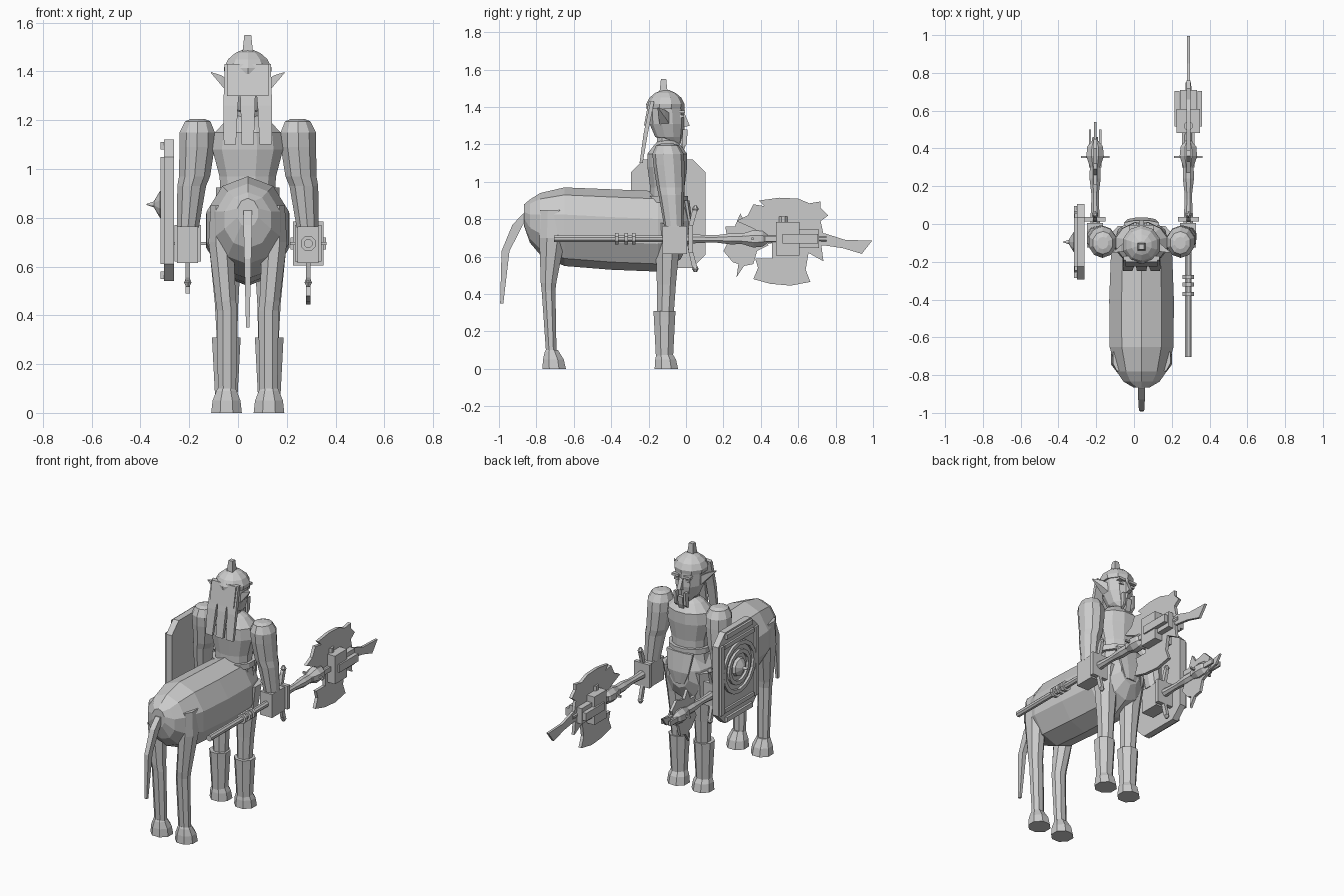
import bpy, bmesh, math
from mathutils import Vector

cube = bpy.data.objects.get("Cube")
if cube:
    bpy.data.objects.remove(cube, do_unlink=True)

CX = 0.04  # body centre line
mat = bpy.data.materials.new("plain grey")
mat.use_nodes = True
COLOUR = (0.6, 0.6, 0.6, 1)
mat.diffuse_color = COLOUR
mat.node_tree.nodes["Principled BSDF"].inputs["Base Color"].default_value = COLOUR


def finish(name, bm):
    bmesh.ops.recalc_face_normals(bm, faces=bm.faces[:])
    me = bpy.data.meshes.new(name)
    bm.to_mesh(me)
    bm.free()
    me.materials.append(mat)
    ob = bpy.data.objects.new(name, me)
    bpy.context.collection.objects.link(ob)
    return ob


def loft(name, rings, n=8, axis="Z"):
    """Skin elliptical rings (centre, radius a, radius b) across the given axis."""
    u, v = {"Z": ((1, 0, 0), (0, 1, 0)), "Y": ((1, 0, 0), (0, 0, 1)),
            "X": ((0, 1, 0), (0, 0, 1))}[axis]
    u, v = Vector(u), Vector(v)
    bm = bmesh.new()
    loops = []
    for c, a, b in rings:
        angles = [2 * math.pi * (i + 0.5) / n for i in range(n)]
        loops.append([bm.verts.new(Vector(c) + u * a * math.cos(t) + v * b * math.sin(t))
                      for t in angles])
    for p, q in zip(loops, loops[1:]):
        for i in range(n):
            j = (i + 1) % n
            bm.faces.new((p[i], p[j], q[j], q[i]))
    bm.faces.new(loops[0])
    bm.faces.new(loops[-1])
    return finish(name, bm)


def plate(name, pts, x, t):
    """Flat outline in (y, z), thickened along x."""
    bm = bmesh.new()
    a = [bm.verts.new((x - t / 2, y, z)) for y, z in pts]
    b = [bm.verts.new((x + t / 2, y, z)) for y, z in pts]
    bm.faces.new(a)
    bm.faces.new(b)
    for i in range(len(a)):
        j = (i + 1) % len(a)
        bm.faces.new((a[i], a[j], b[j], b[i]))
    return finish(name, bm)


def box(name, c, size):
    x, y, z = c
    h, d = size[1] / 2, size[2] / 2
    return plate(name, [(y - h, z - d), (y + h, z - d), (y + h, z + d), (y - h, z + d)], x, size[0])


def ring(name, x, y, z, r, width, t, n=16):
    """Raised band on the shield face."""
    bm = bmesh.new()
    loops = []
    for rad, dx in ((r, 0), (r, -t), (r - width, -t), (r - width, 0)):
        loops.append([bm.verts.new((x + dx, y + rad * math.cos(2 * math.pi * i / n),
                                    z + rad * math.sin(2 * math.pi * i / n))) for i in range(n)])
    for k in range(4):
        p, q = loops[k], loops[(k + 1) % 4]
        for i in range(n):
            j = (i + 1) % n
            bm.faces.new((p[i], p[j], q[j], q[i]))
    return finish(name, bm)


# Horse barrel, seen tapering at rump and chest
barrel = [(-.865, .82, .045, .06), (-.835, .79, .10, .115), (-.78, .775, .14, .165), (-.65, .76, .178, .21),
          (-.4, .745, .18, .215), (-.15, .735, .17, .215), (-.03, .745, .13, .16), (.015, .76, .07, .09)]
loft("horse_body", [((CX, y, z), a, b) for y, z, a, b in barrel], 10, "Y")

# Tail
loft("tail", [((CX, -.85, .83), .025, .03), ((CX, -.90, .77), .025, .04),
              ((CX, -.965, .63), .02, .03), ((CX, -.985, .35), .01, .012)], 4)

# Torso, neck and head
torso = [(.82, .13, .10), (.9, .115, .095), (.97, .12, .095), (1.08, .15, .11),
         (1.15, .14, .11), (1.2, .09, .07), (1.22, .05, .05)]
loft("torso", [((CX, -.1, z), a, b) for z, a, b in torso], 12)
loft("neck", [((CX, -.11, z), .05, .05) for z in (1.18, 1.26)])
loft("belt", [((CX, -.1, z), .135, .115) for z in (.89, .925)], 12)
loft("head", [((CX, -.06, 1.205), .03, .035), ((CX, -.09, 1.24), .06, .075), ((CX, -.1, 1.31), .085, .095),
              ((CX, -.105, 1.41), .09, .095)], 10)
loft("helmet", [((CX, -.11, z), a, a) for z, a in
                ((1.39, .1), (1.415, .103), (1.45, .085), (1.475, .055), (1.49, .02))], 10)
loft("helmet_spike", [((CX, -.12, z), a, a) for z, a in ((1.47, .032), (1.495, .028), (1.55, .02))], 4)

# Face details
plate("nose", [(-.02, 1.37), (-.005, 1.36), (.02, 1.3), (-.02, 1.29)], CX, .025)
plate("beard", [(-.03, 1.25), (.005, 1.25), (.0, 1.2), (-.025, 1.13)], CX, .035)
for s in (-1, 1):
    side = "left" if s > 0 else "right"
    box(side + "_brow", (CX + s * .04, -.02, 1.375), (.05, .03, .015))
    box(side + "_eye", (CX + s * .04, -.022, 1.35), (.03, .02, .014))
    plate(side + "_moustache", [(-.02, 1.28), (.008, 1.28), (.005, 1.2), (-.02, 1.18)], CX + s * .035, .015)
    loft(side + "_ear", [((CX + s * .07, -.11, 1.33), .04, .045), ((CX + s * .11, -.13, 1.365), .025, .028),
                         ((CX + s * .15, -.15, 1.395), .003, .003)], 4, "X")

# Hair locks fanning from the back of the helmet
plate("hair_cap", [(-.17, 1.43), (-.2, 1.43), (-.225, 1.3), (-.2, 1.3)], CX, .17)
for i, x in enumerate((-.07, 0, .07)):
    loft(f"hair_lock_{i + 1}", [((CX + x * 1.05, -.24, 1.1), .035, .012), ((CX + x, -.215, 1.26), .042, .016),
                                ((CX + x * .85, -.18, 1.43), .05, .015)], 4)

# Arms, legs and hooves, one set per side
for s in (-1, 1):
    side = "left" if s > 0 else "right"
    arm = [(.205, 1.205, .03), (.205, 1.195, .055), (.207, 1.15, .076), (.208, 1.09, .076),
           (.218, .97, .067), (.23, .93, .062), (.245, .76, .047)]
    loft(side + "_arm", [((CX + s * x, -.1 + (1.2 - z) * .08, z), r, r * 1.1) for x, z, r in arm], 10)
    hx = CX + s * .247
    box(side + "_hand", (hx, -.06, .69), (.085, .13, .15))

    hind = [(-.71, .85, .115, .04, .075), (-.715, .7, .11, .055, .075), (-.735, .46, .09, .045, .045),
            (-.735, .42, .085, .045, .04), (-.72, .08, .085, .04, .03)]
    loft(side + "_hind_leg", [((CX + s * x, y, z), a, b) for y, z, x, a, b in hind])
    fore = [(-.09, .78, .095, .08, .085), (-.1, .6, .09, .065, .065), (-.105, .45, .087, .052, .055),
            (-.11, .29, .085, .045, .048)]
    loft(side + "_front_leg", [((CX + s * x, y, z), a, b) for y, z, x, a, b in fore])
    loft(side + "_boot", [((CX + s * .088, -.115, z), a, a) for z, a in ((.07, .05), (.28, .062), (.31, .064))])
    for label, y in (("hind", -.705), ("front", -.105)):
        hoof = [(0, 0, .068, .068), (.05, -.004, .062, .06), (.09, -.012, .045, .042), (.1, -.012, .04, .036)]
        loft(f"{side}_{label}_hoof", [((CX + s * .087, y + d, z), a, b) for z, d, a, b in hoof])

# Loincloth hanging over the chest of the horse
loft("loincloth", [((CX, .012, .7), .04, .012), ((CX, .02, .78), .08, .015), ((CX, .0, .9), .1, .02)], 8)

# Shafts, hand guards and collars shared by both weapons
ZW = .695
for label, x, y0, y1 in (("long", .288, -.705, .75), ("short", -.206, -.13, .46)):
    loft(label + "_shaft", [((x, y, ZW), r, r) for y, r in ((y0, .019), (0, .019), (.3, .024), (y1, .016))], 8, "Y")
    loft(label + "_socket", [((x, y, ZW), r, r) for y, r in
                             ((.0, .028), (.15, .02), (.24, .032), (.3, .03), (.36, .05), (.41, .045), (.44, .02))],
         8, "Y")
    box(label + "_cross_pin", (x, .355, ZW), (.15, .012, .012))
    box(label + "_guard_plate", (x, .025, ZW), (.11, .025, .15))
    for k in (-1, 1):
        plate(f"{label}_guard_arm_{k}", [(.01, ZW + k * .05), (.035, ZW + k * .06), (.06, ZW + k * .15),
                                         (.045, ZW + k * .17), (.03, ZW + k * .14)], x, .02)
        loft(f"{label}_guard_ball_{k}", [((x, .05, ZW + k * .16 + d), r, r) for d, r in
                                         ((-.018, .008), (0, .018), (.018, .008))], 6)
        box(f"{label}_side_rib_{k}", (x + k * .027, .4, ZW), (.012, .2, .03))
for i, y in enumerate((-.37, -.32, -.28)):
    loft(f"shaft_collar_{i + 1}", [((.288, y + d, ZW), .033, .033) for d in (-.01, .01)], 8, "Y")

# Large axe head
plate("axe_upper_blade", [(.42, .71), (.36, .75), (.27, .79), (.33, .82), (.36, .88), (.42, .87), (.39, .9),
                          (.5, .915), (.6, .91), (.66, .885), (.72, .895), (.72, .86), (.76, .82), (.72, .79),
                          (.735, .72)], .288, .02)
plate("axe_lower_blade", [(.46, .69), (.46, .59), (.37, .59), (.385, .54), (.36, .48), (.45, .455), (.56, .445),
                          (.665, .465), (.64, .53), (.655, .62), (.735, .575), (.72, .69)], .288, .02)
plate("axe_tip", [(.65, .725), (.74, .725), (.85, .69), (.995, .685), (.94, .615), (.84, .645), (.74, .66),
                  (.65, .665)], .288, .016)
box("axe_head_block", (.288, .545, .695), (.125, .125, .18))
box("axe_head_core", (.288, .6, .695), (.09, .22, .1))
for k in (-1, 1):
    box(f"axe_head_rail_{k}", (.288 + k * .06, .61, .695), (.025, .19, .05))
loft("axe_head_ring", [((.288, .52, z), .025, .025) for z in (.78, .815)], 8)

# Small axe head
plate("small_upper_blade", [(.22, .7), (.21, .76), (.26, .76), (.29, .83), (.32, .78), (.4, .8), (.45, .75),
                            (.43, .7)], -.206, .018)
plate("small_lower_blade", [(.23, .69), (.2, .63), (.25, .57), (.28, .56), (.27, .49), (.31, .55), (.36, .56),
                            (.38, .63), (.44, .66), (.43, .7)], -.206, .018)
plate("small_tip", [(.4, .73), (.46, .72), (.54, .735), (.5, .68), (.4, .66)], -.206, .014)

# Shield: chamfered board, raised rim bars, rings and a spiked boss
SY, SZ = -.095, .83
board = [(-.2, -.22), (-.13, -.29), (.13, -.29), (.2, -.22), (.2, .22), (.13, .29), (-.13, .29), (-.2, .22)]
plate("shield_board", [(SY + y, SZ + z) for y, z in board], -.283, .04)
for k in (-1, 1):
    box(f"shield_side_bar_{k}", (-.305, SY + k * .175, SZ), (.025, .03, .44))
    box(f"shield_end_bar_{k}", (-.305, SY, SZ + k * .265), (.025, .26, .03))
    box(f"shield_inner_bar_{k}", (-.305, SY, SZ + k * .205), (.02, .3, .025))
for i, (r, w) in enumerate(((.165, .025), (.11, .025))):
    ring(f"shield_ring_{i + 1}", -.3, SY, SZ + .025, r, w, .018)
loft("shield_boss", [((x, SY, SZ + .025), r, r) for x, r in
                     ((-.29, .065), (-.32, .055), (-.335, .03), (-.345, .012), (-.375, .002))], 10, "X")
